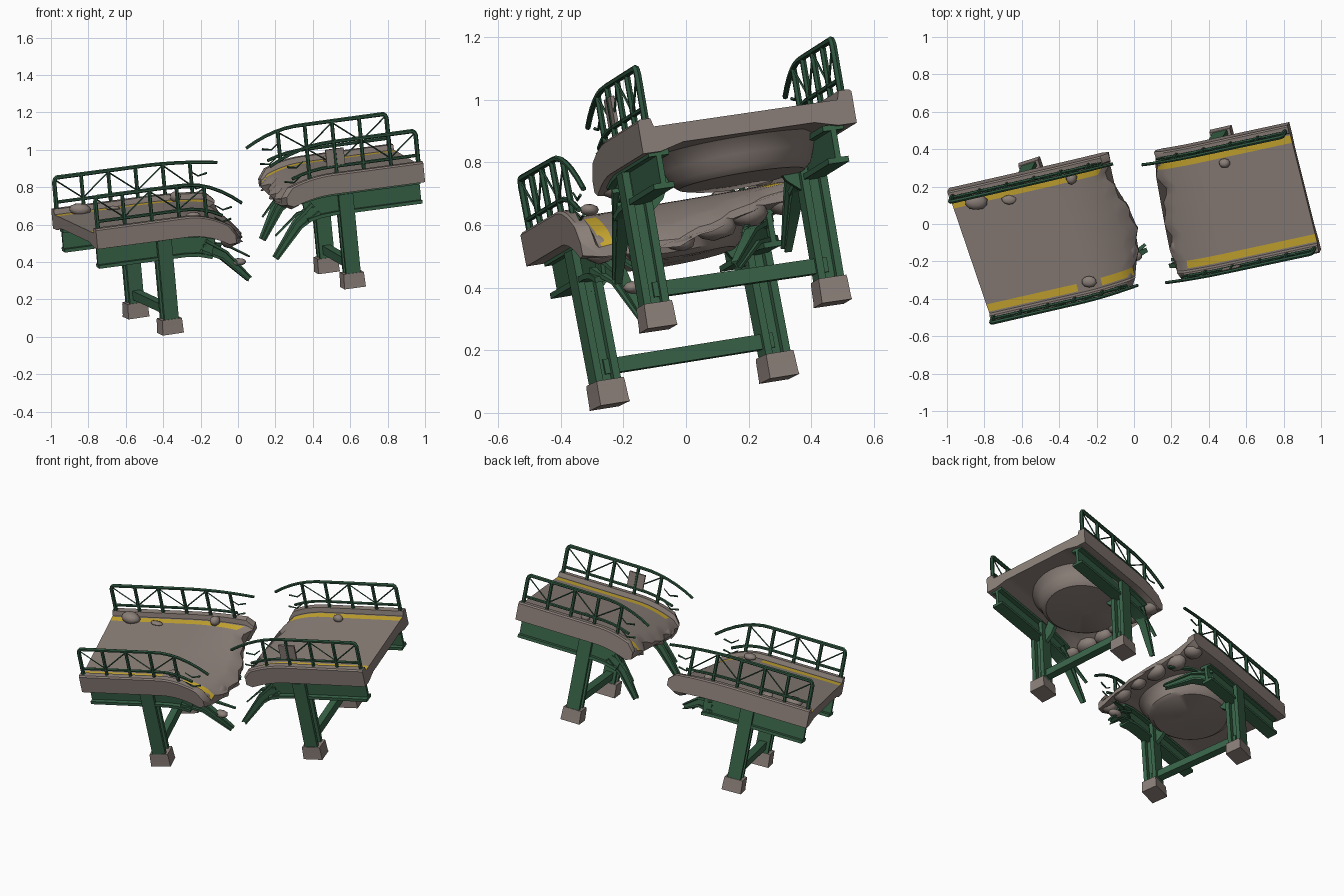
import bpy, bmesh, math, random
from mathutils import Vector

random.seed(4)
if "Cube" in bpy.data.objects:
    bpy.data.objects.remove(bpy.data.objects["Cube"])


def material(name, rgb):
    m = bpy.data.materials.new(name)
    m.use_nodes = True
    m.diffuse_color = (*rgb, 1)
    bsdf = next(n for n in m.node_tree.nodes if n.type == 'BSDF_PRINCIPLED')
    bsdf.inputs["Base Color"].default_value = (*rgb, 1)
    bsdf.inputs["Roughness"].default_value = 0.8
    return m


CONCRETE = material("concrete", (0.255, 0.21, 0.187))
YELLOW = material("yellow paint", (0.58, 0.39, 0.03))
GREEN = material("green steel", (0.04, 0.125, 0.064))
RAILING = material("dark green railing", (0.027, 0.09, 0.048))


def finish(name, bm, mats, angle=35):
    bmesh.ops.recalc_face_normals(bm, faces=bm.faces)
    me = bpy.data.meshes.new(name)
    bm.to_mesh(me)
    bm.free()
    for m in mats:
        me.materials.append(m)
    me.shade_smooth()
    me.set_sharp_from_angle(angle=math.radians(angle))
    ob = bpy.data.objects.new(name, me)
    bpy.context.collection.objects.link(ob)
    return ob


def loft(bm, rings):
    """Skin closed rings of points and cap both ends; returns the side faces with (ring, side)."""
    vs = [[bm.verts.new(p) for p in r] for r in rings]
    n = len(vs[0])
    out = []
    for i in range(len(vs) - 1):
        for j in range(n):
            k = (j + 1) % n
            out.append((bm.faces.new((vs[i][j], vs[i][k], vs[i + 1][k], vs[i + 1][j])), i, j))
    bm.faces.new(vs[0])
    bm.faces.new(vs[-1])
    return out


def sweep(name, pts, profile, up, mat, taper=1.0):
    """Sweep a 2D profile (side, up) along world points."""
    rings = []
    for i, p in enumerate(pts):
        tan = (pts[min(i + 1, len(pts) - 1)] - pts[max(i - 1, 0)]).normalized()
        side = tan.cross(up).normalized()
        top = side.cross(tan)
        k = 1 + (taper - 1) * i / (len(pts) - 1)
        rings.append([p + side * a * k + top * b * k for a, b in profile])
    bm = bmesh.new()
    loft(bm, rings)
    return finish(name, bm, [mat])


def ibeam(w, h, t):
    half = [(-w, -h), (w, -h), (w, t - h), (t / 2, t - h)]
    return half + [(t / 2, h - t), (w, h - t), (w, h), (-w, h), (-w, h - t), (-t / 2, h - t),
                   (-t / 2, t - h), (-w, t - h)]


def rect(w, h):
    return [(-w, -h), (w, -h), (w, h), (-w, h)]


def tube(r, n=6):
    return [(r * math.cos(i * math.tau / n), r * math.sin(i * math.tau / n)) for i in range(n)]


def rock(name, centre, size):
    bm = bmesh.new()
    bmesh.ops.create_icosphere(bm, subdivisions=2, radius=1)
    for v in bm.verts:
        v.co *= random.uniform(0.92, 1.05)
        v.co = Vector(c * s for c, s in zip(v.co, size)) + centre
    finish(name, bm, [CONCRETE], 50)


def interp(vals, f):
    f = min(max(f, 0), 1) * (len(vals) - 1)
    i = min(int(f), len(vals) - 2)
    return vals[i] + (vals[i + 1] - vals[i]) * (f - i)


def build_half(tag, origin, along, across, width, ends, sag, legs, rail_ends, paint, arms, panel, boss):
    O, U, V = Vector(origin), Vector(along).normalized(), Vector(across).normalized()
    W = U.cross(V).normalized()
    W = W if W.z > 0 else -W

    def P(s, t, h):
        k = interp(sag, t / width)
        return O + U * s + V * t + W * (h - k * max(0, s - 0.5) ** 2)

    # deck slab with raised kerbs, ragged broken end and painted edge lines
    inner = [0.05, 0.06, 0.101]
    mids = [0.101 + (width - 0.202) * i / 14 for i in range(1, 14)]
    ts = inner + mids + [width - t for t in reversed(inner)]
    section = [(0, -0.11), (0, -0.008), (0.008, 0), (0.042, 0)]
    section += [(t, -0.028) for t in ts]
    section += [(width - t, h) for t, h in reversed(section[:4])]
    section += [(width - 0.06, -0.11)] + [(t, -0.09) for t in reversed(mids)] + [(0.06, -0.11)]
    steps, rings = 30, []
    for i in range(steps + 1):
        f = i / steps
        ring = []
        for t, h in section:
            length = interp(ends, t / width) + 0.012 * math.sin(t * 47)
            if i == steps:
                h = -0.06 + (h + 0.06) * 0.4
                length += 0.012
            ring.append(P(length * f, t, h))
        rings.append(ring)
    bm = bmesh.new()
    back_strip = 4 + len(ts) - 3
    for face, i, j in loft(bm, rings):
        spans = paint[0] if j == 5 else paint[1] if j == back_strip else []
        if any(a <= i / steps < b for a, b in spans):
            face.material_index = 1
    finish(tag + "_deck", bm, [CONCRETE, YELLOW])

    # round boss under the deck
    bm = bmesh.new()
    prof = [(0.3, -0.08), (0.275, -0.105), (0.255, -0.14), (0.24, -0.18), (0.215, -0.2), (0.05, -0.205)]
    loft(bm, [[P(boss[0] + r * math.cos(a), boss[1] + r * 0.95 * math.sin(a), h)
               for a in [q * math.tau / 40 for q in range(40)]] for r, h in prof])
    finish(tag + "_under_boss", bm, [CONCRETE])

    # legs, footings, girders and broken girder ends
    s0 = legs[0]
    for side, t in zip(("front", "back"), legs[1:]):
        name = tag + "_" + side
        sweep(name + "_leg", [P(s0, t, -0.58), P(s0, t, -0.12)], ibeam(0.04, 0.042, 0.024), V, GREEN)
        sweep(name + "_footing", [P(s0, t, h) for h in (-0.63, -0.62, -0.565, -0.55)],
              rect(0.06, 0.05), V, CONCRETE, 0.92)
        sweep(name + "_girder", [P(s, t, -0.165) for s in (0.02, 0.3, 0.5, 0.58, 0.66)],
              ibeam(0.034, 0.062, 0.018), W, GREEN)
        inward = 1 if side == "front" else -1
        sweep(name + "_bracket", [P(s0, t, -0.25), P(s0, t + inward * 0.06, -0.2), P(s0, t + inward * 0.1, -0.12)],
              rect(0.032, 0.012), U, GREEN)
        tip = Vector(arms[side])
        start = P(0.6, t, -0.17)
        bend = start.lerp(tip, 0.45) + Vector((0, 0, 0.03))
        sweep(name + "_broken_girder", [start, bend, tip], ibeam(0.03, 0.04, 0.018), W, GREEN, 0.4)
        sweep(name + "_torn_strip", [start, bend + Vector((0, 0, 0.06)), tip + Vector((0, 0.03, 0.12))],
              rect(0.016, 0.008), W, GREEN, 0.5)
    sweep(tag + "_cross_beam", [P(s0, legs[1], -0.505), P(s0, legs[2], -0.505)], rect(0.022, 0.024), W, GREEN)

    # railings: bent top rail, lower rail, posts and thin braces
    for side, t, end in (("front", 0.03, rail_ends[0]), ("back", width - 0.03, rail_ends[1])):
        name = tag + "_" + side
        run = [0.035 + (end - 0.035) * i / 14 for i in range(15)]
        top = [P(0.02, t, 0), P(0.02, t, 0.145), P(0.026, t, 0.16)] + [P(s, t, 0.168) for s in run]
        sweep(name + "_top_rail", top, tube(0.0125), V, RAILING, 0.7)
        sweep(name + "_lower_rail", [P(s, t, 0.035) for s in [0.02] + run[:-2]], tube(0.009), V, RAILING)
        posts = [0.02 + 0.15 * i for i in range(6) if 0.02 + 0.15 * i < end - 0.06]
        for i, s in enumerate(posts):
            if i:
                sweep(name + "_post", [P(s, t, -0.01), P(s, t, 0.165)], tube(0.0105), V, RAILING)
            if i + 1 < len(posts):
                a, b = (0.04, 0.16) if i % 2 else (0.16, 0.04)
                sweep(name + "_brace", [P(s, t, a), P(posts[i + 1], t, b)], tube(0.004, 4), V, RAILING)
        # snapped rods near the break
        for h in (0.04, 0.11):
            s = end - random.uniform(0.05, 0.12)
            a = P(s, t, h)
            sweep(name + "_snapped_rod", [a, a - U * 0.05 - W * 0.01, a - U * 0.09 + W * 0.02],
                  tube(0.006, 4), V, RAILING, 0.5)

    # flat plate fixed to the front railing
    if panel:
        sweep(tag + "_rail_plate", [P(panel - 0.05, 0.03, 0.085), P(panel + 0.05, 0.03, 0.085)],
              rect(0.006, 0.045), W, CONCRETE)

    # rounded lobes of crumbled concrete along the broken edge
    for i in range(6):
        t = width * (i + 0.5) / 6
        size = (random.uniform(0.045, 0.06), random.uniform(0.055, 0.075), random.uniform(0.04, 0.05))
        rock(tag + "_broken_edge", P(interp(ends, t / width) - 0.04, t, -0.085), size)
    return P


P = build_half("left_span", (-0.76, -0.53, 0.575), (0.967, 0.22, 0.13), (-0.32, 0.94, 0.15), 0.75,
               [0.75, 0.81, 0.86, 0.87, 0.85, 0.82, 0.88], (1.4, 0.15), (0.385, 0.09, 0.668),
               (0.82, 0.92), ([(0, 0.62), (0.8, 0.97)], [(0, 0.95)]),
               {"front": (0.06, -0.14, 0.31), "back": (-0.1, 0.16, 0.47)}, None, (0.42, 0.385))
rock("deck_rubble", P(0.13, 0.66, -0.01), (0.06, 0.045, 0.035))
rock("deck_rubble", P(0.3, 0.63, -0.02), (0.04, 0.025, 0.012))
rock("deck_rubble", P(0.66, 0.67, -0.005), (0.03, 0.035, 0.03))
rock("kerb_rubble", P(0.57, 0.1, -0.01), (0.04, 0.03, 0.02))
rock("hanging_chunk", Vector((0.0, -0.17, 0.4)), (0.045, 0.03, 0.022))

P = build_half("right_span", (0.99, -0.155, 0.935), (-0.97, -0.21, -0.13), (-0.24, 0.96, 0.14), 0.71,
               [0.75, 0.78, 0.76, 0.77, 0.72, 0.75, 0.72], (0.8, 0.95), (0.435, 0.055, 0.635),
               (0.83, 0.8), ([(0, 0.93)], [(0, 0.97)]),
               {"front": (0.2, -0.22, 0.42), "back": (0.13, 0.32, 0.52)}, 0.47, (0.38, 0.395))
rock("deck_rubble", P(0.38, 0.58, -0.015), (0.03, 0.025, 0.025))
